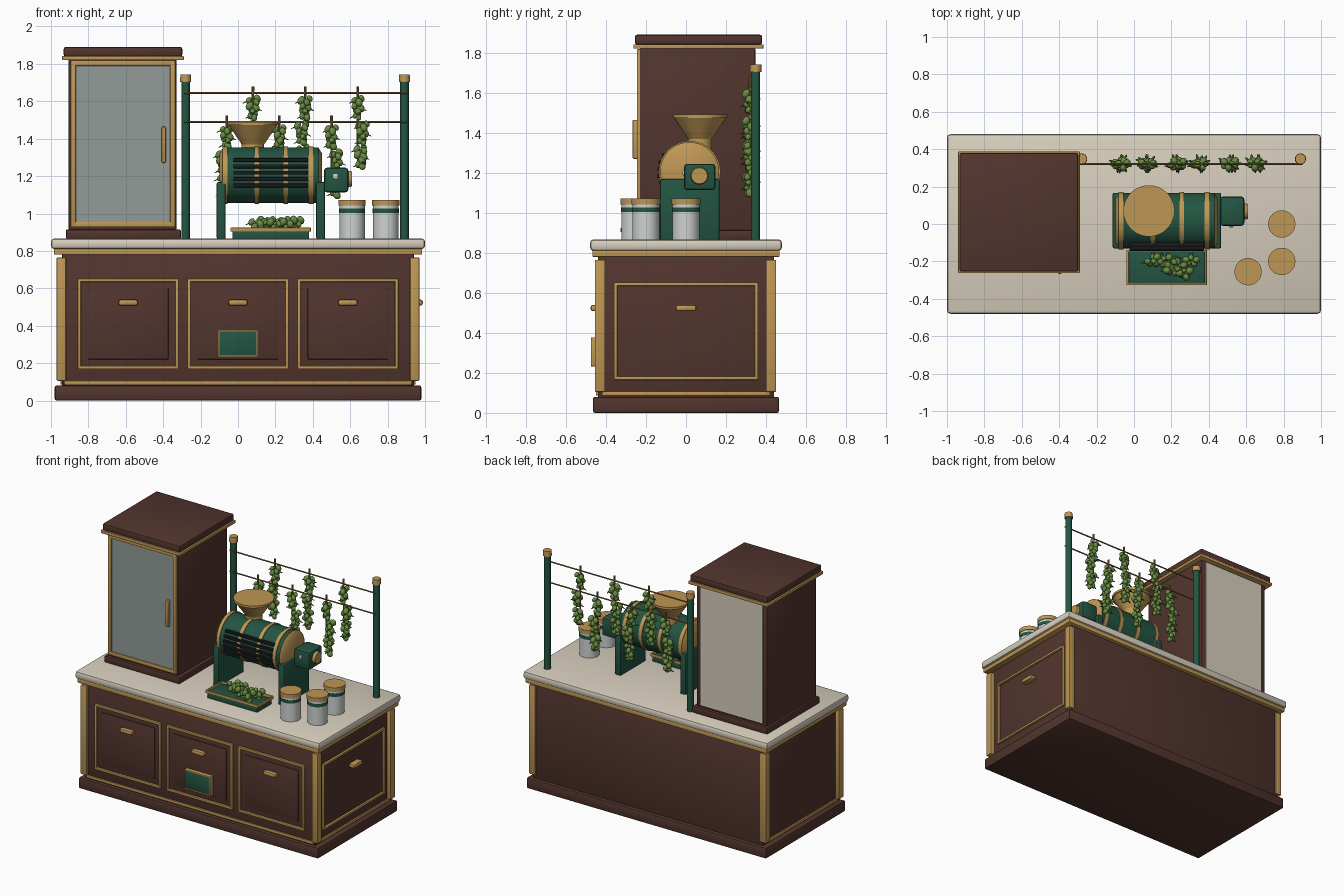
import bpy, bmesh, math, random
from mathutils import Matrix, Vector

random.seed(4)
if "Cube" in bpy.data.objects:
    bpy.data.objects.remove(bpy.data.objects["Cube"])


def material(name, *rgb):
    m = bpy.data.materials.new(name)
    m.use_nodes = True
    m.diffuse_color = (*rgb, 1)
    m.node_tree.nodes["Principled BSDF"].inputs["Base Color"].default_value = (*rgb, 1)
    return m


BROWN = material("dark_wood", 0.085, 0.035, 0.027)
BRASS = material("brass", 0.52, 0.31, 0.09)
CREAM = material("cream_stone", 0.68, 0.62, 0.51)
GREEN = material("dark_green", 0.017, 0.09, 0.055)
GLASS = material("grey_glass", 0.29, 0.33, 0.31)
WHITE = material("pale_glass", 0.62, 0.65, 0.64)
BLACK = material("black_metal", 0.01, 0.01, 0.012)
BUD = material("herb_green", 0.14, 0.26, 0.055)
LEAF = material("leaf_green", 0.055, 0.12, 0.025)
TWINE = material("twine", 0.25, 0.14, 0.045)


def finish(name, bm, *mats, angle=35):
    me = bpy.data.meshes.new(name)
    bm.to_mesh(me)
    bm.free()
    for m in mats:
        me.materials.append(m)
    me.shade_smooth()
    me.set_sharp_from_angle(angle=math.radians(angle))
    ob = bpy.data.objects.new(name, me)
    bpy.context.collection.objects.link(ob)


def box(name, x0, x1, y0, y1, z0, z1, mat, bevel=0.004):
    bm = bmesh.new()
    size = Vector((x1 - x0, y1 - y0, z1 - z0))
    mid = Vector((x0 + x1, y0 + y1, z0 + z1)) / 2
    bmesh.ops.create_cube(bm, size=1, matrix=Matrix.Translation(mid) @ Matrix.Diagonal(size).to_4x4())
    if bevel:
        bmesh.ops.bevel(bm, geom=bm.edges[:], offset=min(bevel, min(size) * 0.4),
                        segments=2, profile=0.5, affect='EDGES')
    finish(name, bm, mat)


def tube(name, start, end, r0, r1, mat, sides=32):
    a, b = Vector(start), Vector(end)
    bm = bmesh.new()
    turn = (b - a).to_track_quat('Z', 'Y').to_matrix().to_4x4()
    bmesh.ops.create_cone(bm, cap_ends=True, segments=sides, radius1=r0, radius2=r1,
                          depth=(b - a).length, matrix=Matrix.Translation((a + b) / 2) @ turn)
    finish(name, bm, mat)


def frame(name, u0, u1, z0, z1, w, place):
    """Four brass bars around a rectangle; place maps a u range to box x and y ranges."""
    for part, a, b, c, d in (("left", u0, u0 + w, z0, z1), ("right", u1 - w, u1, z0, z1),
                             ("bottom", u0, u1, z0, z0 + w), ("top", u0, u1, z1 - w, z1)):
        box(f"{name}_{part}", *place(a, b), c, d, BRASS)


# Counter base
box("plinth", -0.98, 0.98, -0.465, 0.465, 0, 0.08, BROWN, 0.01)
box("counter_body", -0.94, 0.94, -0.44, 0.44, 0.07, 0.79, BROWN)
box("counter_trim", -0.985, 0.985, -0.468, 0.468, 0.78, 0.812, BRASS)
box("countertop", -1, 1, -0.48, 0.48, 0.81, 0.867, CREAM, 0.018)
box("front_bottom_trim", -0.93, 0.93, -0.45, -0.43, 0.086, 0.107, BRASS)
for s, side in ((-1, "right"), (1, "left")):
    x0, x1 = sorted((s * 0.93, s * 0.95))
    box(f"{side}_bottom_trim", x0, x1, -0.42, 0.42, 0.086, 0.107, BRASS)
    x0, x1 = sorted((s * 0.92, s * 0.97))
    for y, end in ((-0.43, "front"), (0.425, "back")):
        box(f"{side}_{end}_corner_post", x0, x1, y - 0.026, y + 0.026, 0.105, 0.765, BRASS, 0.006)

# Front doors and the panel on the left end
for i, x in enumerate((-0.587, 0, 0.587)):
    frame(f"door_{i}_frame", x - 0.27, x + 0.27, 0.168, 0.652, 0.017, lambda a, b: (a, b, -0.455, -0.435))
    box(f"door_{i}_panel", x - 0.215, x + 0.215, -0.446, -0.435, 0.22, 0.6, BROWN)
    box(f"door_{i}_pull", x - 0.052, x + 0.052, -0.477, -0.44, 0.508, 0.54, BRASS, 0.012)
frame("end_frame", -0.36, 0.36, 0.165, 0.652, 0.017, lambda a, b: (0.935, 0.955, a, b))
box("end_pull", 0.94, 0.988, -0.052, 0.052, 0.508, 0.54, BRASS, 0.012)
box("plaque", -0.1, 0.1, -0.472, -0.44, 0.24, 0.37, GREEN)
frame("plaque_rim", -0.108, 0.108, 0.232, 0.378, 0.01, lambda a, b: (a, b, -0.476, -0.44))

# Tall drying cabinet
box("tall_base", -0.92, -0.305, -0.25, 0.365, 0.865, 0.915, BROWN, 0.008)
box("tall_body", -0.905, -0.33, -0.23, 0.345, 0.9, 1.83, BROWN)
box("tall_trim", -0.94, -0.29, -0.263, 0.387, 1.82, 1.842, BRASS)
box("tall_cap", -0.932, -0.298, -0.255, 0.38, 1.84, 1.89, BROWN, 0.01)
box("glass_door", -0.88, -0.345, -0.236, -0.225, 0.93, 1.81, GLASS, 0)
frame("glass_door_frame", -0.895, -0.335, 0.927, 1.818, 0.028, lambda a, b: (a, b, -0.245, -0.225))
box("glass_door_handle", -0.408, -0.386, -0.268, -0.235, 1.27, 1.465, BRASS, 0.008)
box("tall_back_panel", -0.87, -0.365, 0.34, 0.35, 0.93, 1.815, CREAM, 0)

# Hanging rack
for x, side in ((-0.28, "right"), (0.89, "left")):
    tube(f"{side}_pole", (x, 0.348, 0.865), (x, 0.348, 1.705), 0.023, 0.023, GREEN, 20)
    tube(f"{side}_pole_cap", (x, 0.348, 1.703), (x, 0.348, 1.742), 0.03, 0.028, BRASS, 20)
for z, level in ((1.645, "upper"), (1.49, "lower")):
    tube(f"{level}_line", (-0.29, 0.32, z), (0.9, 0.32, z), 0.005, 0.005, TWINE, 8)


def blob(bm, at, size, direction, index):
    turn = Vector(direction).to_track_quat('Z', 'Y').to_matrix().to_4x4()
    made = bmesh.ops.create_icosphere(bm, subdivisions=2, radius=1,
                                      matrix=Matrix.Translation(at) @ turn @ Matrix.Diagonal(size).to_4x4())
    for f in {f for v in made["verts"] for f in v.link_faces}:
        f.material_index = index


def cluster(bm, at, count, spread, drop):
    """Knobbly buds with small leaves poking out, tapering downward."""
    for i in range(count):
        t = i / (count - 1)
        a = i * 2.4 + random.random()
        out = Vector((math.cos(a), math.sin(a), -0.5))
        p = at + Vector((out.x, out.y, 0)) * spread * (1 - 0.6 * t) + Vector((0, 0, drop * (0.5 - t)))
        r = random.uniform(0.014, 0.02)
        blob(bm, p, Vector((r, r, r * 1.3)), out + Vector((0, 0, -1)), 0)
        if i % 2:
            blob(bm, p + out * 0.014, Vector((0.007, 0.003, 0.024)), out, 1)


# Herb bunches alternate between the lower and upper lines
for i in range(6):
    x, top = -0.06 + 0.14 * i, (1.49, 1.645)[i % 2]
    bm = bmesh.new()
    shift = random.choice((-0.02, 0.025))
    for k, depth in enumerate((0.08, 0.215, 0.34)):
        cluster(bm, Vector((x + shift * (0, 1, 0.7)[k], 0.32, top - depth)), 11, 0.024, 0.1)
    finish(f"herb_bunch_{i}", bm, BUD, LEAF, angle=60)
    tube(f"herb_stem_{i}", (x, 0.32, top - 0.37), (x, 0.32, top + 0.035), 0.005, 0.007, TWINE, 8)

# Drum machine
DY, DZ = 0.018, 1.205
tube("drum", (-0.08, DY, DZ), (0.43, DY, DZ), 0.148, 0.148, GREEN, 48)
for i, x in enumerate((-0.07, 0.1, 0.255, 0.39)):
    tube(f"drum_band_{i}", (x - 0.013, DY, DZ), (x + 0.013, DY, DZ), 0.154, 0.154, BRASS, 48)
tube("drum_end_right", (-0.08, DY, DZ), (-0.1, DY, DZ), 0.147, 0.115, BRASS, 48)
tube("drum_end_left", (0.43, DY, DZ), (0.45, DY, DZ), 0.147, 0.115, BRASS, 48)
for x, side in ((-0.09, "right"), (0.442, "left")):
    box(f"{side}_leg", x - 0.024, x + 0.024, -0.13, 0.167, 0.865, 1.168, GREEN, 0.008)
for i in range(5):
    z = 1.15 + 0.034 * i
    y = DY - math.sqrt(0.15 ** 2 - (z - DZ) ** 2)
    box(f"grille_bar_{i}", -0.025, 0.375, y - 0.012, y + 0.01, z - 0.01, z + 0.01, BLACK)
tube("hopper_neck", (0.08, 0.07, 1.32), (0.08, 0.07, 1.375), 0.06, 0.06, BRASS)
tube("hopper", (0.08, 0.07, 1.37), (0.08, 0.07, 1.475), 0.06, 0.132, BRASS, 40)
tube("hopper_rim", (0.08, 0.07, 1.473), (0.08, 0.07, 1.49), 0.137, 0.137, BRASS, 40)

# Motor
box("motor", 0.46, 0.59, -0.01, 0.147, 1.113, 1.245, GREEN, 0.016)
tube("motor_knob", (0.585, 0.067, 1.185), (0.61, 0.067, 1.185), 0.045, 0.04, BRASS)
box("motor_switch", 0.508, 0.533, -0.018, -0.005, 1.187, 1.212, WHITE)

# Tray of trimmed herbs
box("tray", -0.03, 0.38, -0.318, -0.147, 0.865, 0.907, GREEN)
for y0, y1, end in ((-0.327, -0.315, "front"), (-0.15, -0.138, "back")):
    box(f"tray_{end}_rim", -0.04, 0.39, y0, y1, 0.903, 0.925, BRASS)
for x0, x1, side in ((-0.04, -0.028, "right"), (0.378, 0.39, "left")):
    box(f"tray_{side}_rim", x0, x1, -0.327, -0.138, 0.903, 0.925, BRASS)
bm = bmesh.new()
for i in range(7):
    at = Vector((0.1 + 0.034 * i, -0.23 + random.uniform(-0.035, 0.035), 0.94))
    cluster(bm, at, 6, 0.032, 0.05)
finish("tray_herbs", bm, BUD, LEAF, angle=60)

# Storage jars
for i, (x, y) in enumerate(((0.61, -0.255), (0.79, -0.2), (0.79, 0.0))):
    for part, z0, z1, r, mat in (("glass", 0.865, 1.045, 0.068, WHITE), ("band", 1.003, 1.026, 0.07, GREEN),
                                 ("lid", 1.042, 1.072, 0.073, BRASS)):
        tube(f"jar_{i}_{part}", (x, y, z0), (x, y, z1), r, r, mat)
